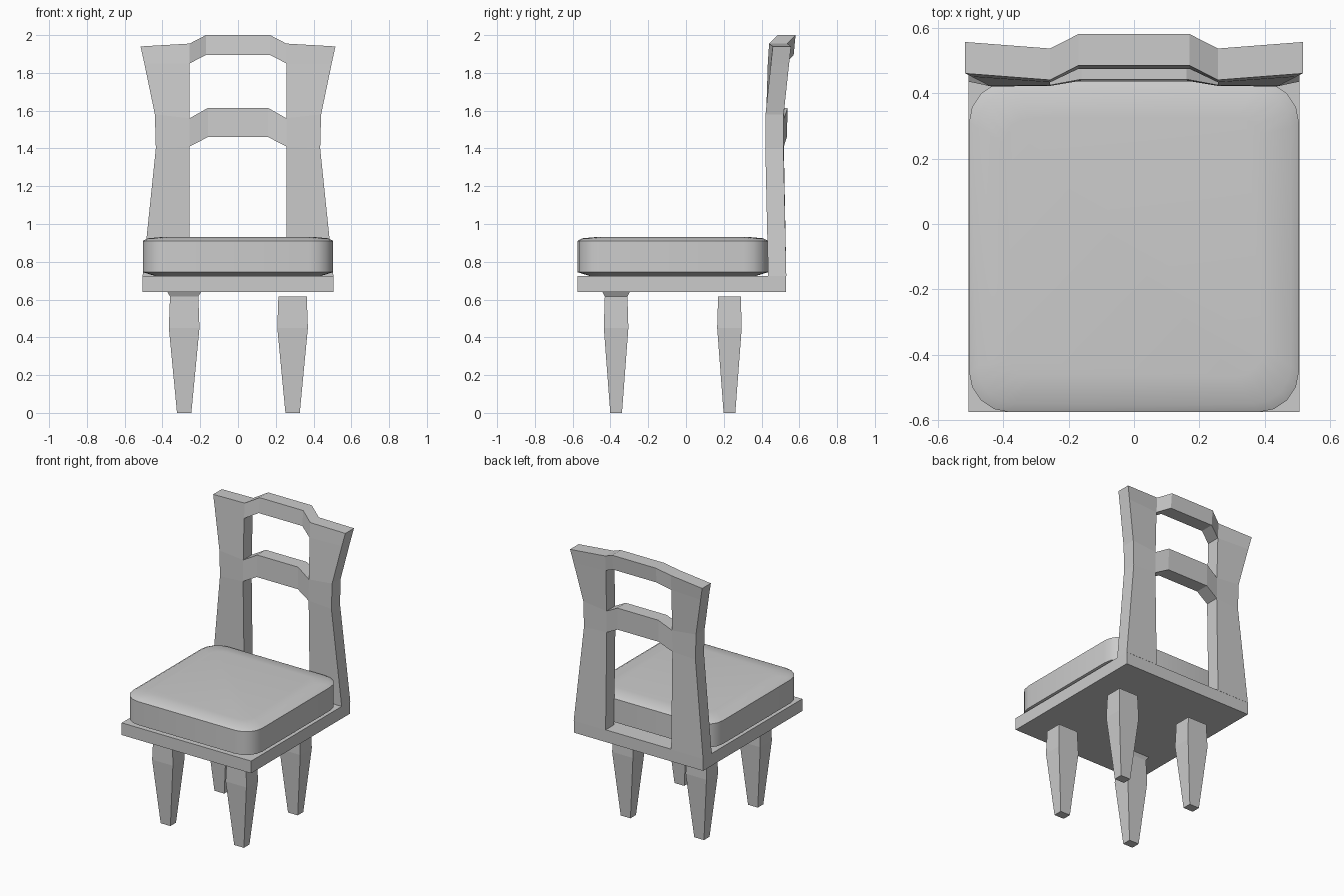
import bpy
import math

if "Cube" in bpy.data.objects:
    bpy.data.objects.remove(bpy.data.objects["Cube"])


def loft(name, rings, closed=False):
    """Join equal-sized vertex rings with quads; cap the ends or close into a loop."""
    n = len(rings[0])
    verts = [v for r in rings for v in r]
    faces = []
    for i in range(len(rings) - 1):
        a, b = i * n, (i + 1) * n
        for k in range(n):
            j = (k + 1) % n
            faces.append((a + k, a + j, b + j, b + k))
    faces.append(tuple(reversed(range(n))))
    faces.append(tuple(range((len(rings) - 1) * n, len(rings) * n)))
    mesh = bpy.data.meshes.new(name)
    mesh.from_pydata(verts, [], faces)
    obj = bpy.data.objects.new(name, mesh)
    bpy.context.collection.objects.link(obj)
    bpy.context.view_layer.objects.active = obj
    for o in bpy.context.selected_objects:
        o.select_set(False)
    obj.select_set(True)
    bpy.ops.object.mode_set(mode='EDIT')
    bpy.ops.mesh.select_all(action='SELECT')
    bpy.ops.mesh.normals_make_consistent(inside=False)
    bpy.ops.object.mode_set(mode='OBJECT')
    return obj


def rect(cx, cy, hx, hy, z):
    return [(cx - hx, cy - hy, z), (cx + hx, cy - hy, z),
            (cx + hx, cy + hy, z), (cx - hx, cy + hy, z)]


def rounded(cy, hx, hy, radius, z, segments=4):
    """Rounded rectangle centred on x = 0."""
    points = []
    for q, (sx, sy) in enumerate([(1, 1), (-1, 1), (-1, -1), (1, -1)]):
        for s in range(segments + 1):
            a = math.pi / 2 * (q + s / segments)
            points.append((sx * (hx - radius) + radius * math.cos(a),
                           cy + sy * (hy - radius) + radius * math.sin(a), z))
    return points


# Seat board
loft("seat_board", [rect(0, -0.0225, 0.505, 0.5525, z) for z in (0.64, 0.726)])

# Padded cushion with softened edges
profile = [(0.725, 0.065), (0.745, 0.0), (0.91, 0.0), (0.924, 0.025), (0.932, 0.11)]
cushion = loft("seat_cushion", [
    rounded(-0.07, 0.504 - inset, 0.505 - inset, 0.125 - 0.4 * inset, z)
    for z, inset in profile])
bpy.ops.object.shade_smooth_by_angle(angle=math.radians(30))

# Tapered legs; only the front left one flares up to meet the board
legs = {"front_left_leg": (-0.285, -0.37), "front_right_leg": (0.289, -0.37),
        "back_left_leg": (-0.285, 0.23), "back_right_leg": (0.289, 0.23)}
for name, (x, y) in legs.items():
    rings = [rect(x, y, 0.038, 0.031, 0.0), rect(x, y, 0.081, 0.065, 0.45),
             rect(x, y, 0.075, 0.06, 0.617)]
    if name == "front_left_leg":
        rings.append(rect(x, y, 0.09, 0.073, 0.641))
    loft(name, rings)

# Back posts: inner z, outer z, outer x, inner front y, outer front y
DEPTH, INNER = 0.096, 0.256
rows = [(0.725, 0.725, 0.505, 0.435, 0.435), (1.41, 1.40, 0.435, 0.422, 0.42),
        (1.56, 1.58, 0.44, 0.424, 0.421), (1.85, 1.85, 0.496, 0.433, 0.45),
        (1.955, 1.94, 0.516, 0.44, 0.46)]
for side, name in ((-1, "left_back_post"), (1, "right_back_post")):
    loft(name, [[(side * INNER, yi, zi), (side * xo, yo, zo),
                 (side * xo, yo + DEPTH, zo), (side * INNER, yi + DEPTH, zi)]
                for zi, zo, xo, yi, yo in rows])


def rail(name, mid_x, end, mid):
    """Arched rail; end and mid hold bottom z, top z, bottom y and top y."""
    rings = []
    for x, (z0, z1, y0, y1) in ((-INNER, end), (-mid_x, mid), (mid_x, mid), (INNER, end)):
        rings.append([(x, y0, z0), (x, y1, z1), (x, y1 + DEPTH, z1), (x, y0 + DEPTH, z0)])
    loft(name, rings)


# Arched cross rails
rail("lower_back_rail", 0.16, (1.41, 1.56, 0.422, 0.424), (1.46, 1.614, 0.438, 0.442))
rail("top_back_rail", 0.17, (1.85, 1.955, 0.433, 0.44), (1.895, 2.0, 0.474, 0.484))
